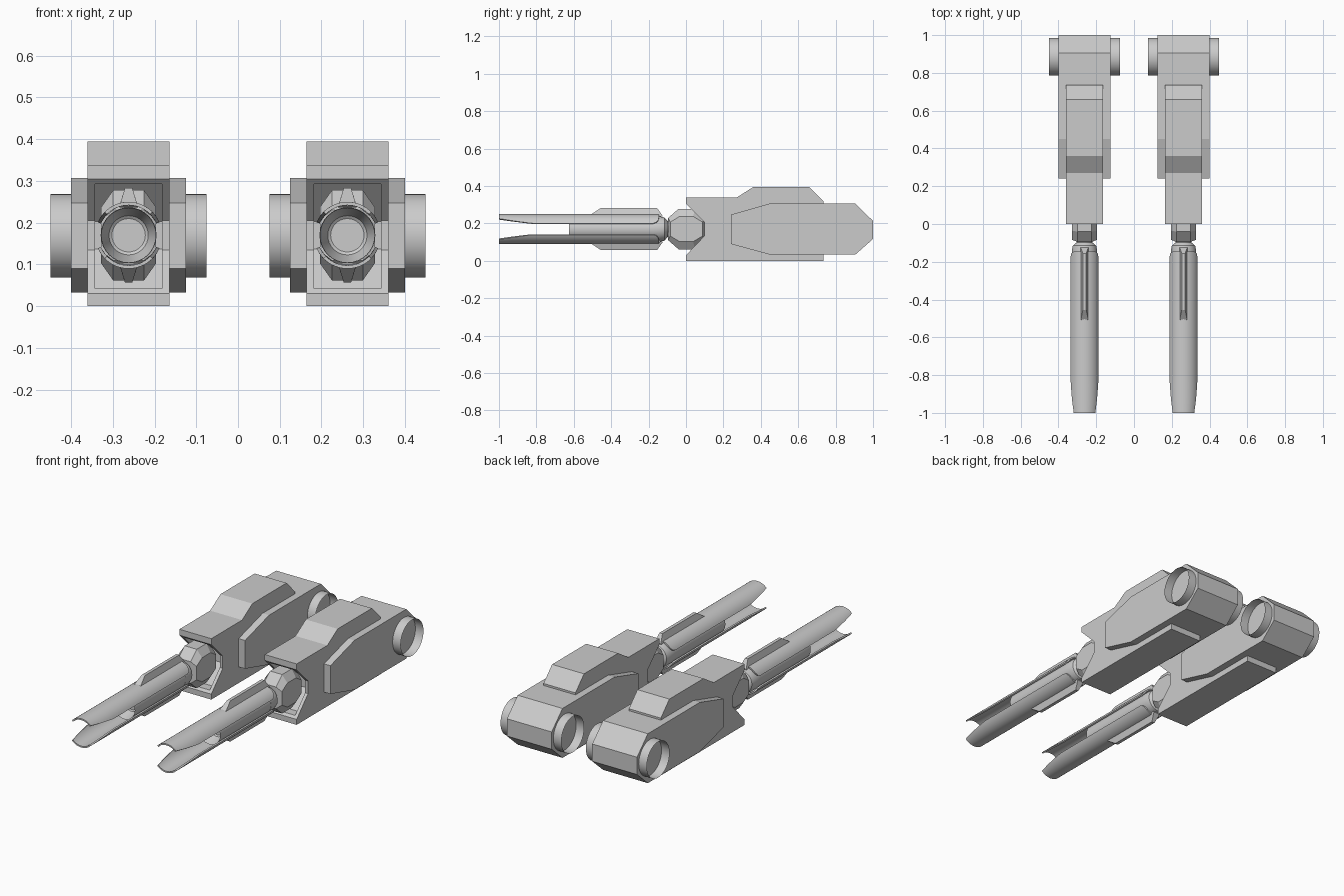
import bpy, bmesh, math

if "Cube" in bpy.data.objects:
    bpy.data.objects.remove(bpy.data.objects["Cube"])

CX, CZ = 0.262, 0.17   # centre line of one arm


def loft(name, loops, cap=True, smooth=False, mirror=True):
    """Skin equal-length closed loops (points relative to x = CX), mirrored over x."""
    bm = bmesh.new()
    rings = [[bm.verts.new((x + CX, y, z)) for x, y, z in lp] for lp in loops]
    n = len(rings[0])
    for a, b in zip(rings, rings[1:]):
        for i in range(n):
            j = (i + 1) % n
            bm.faces.new((a[i], a[j], b[j], b[i]))
    if cap:
        bm.faces.new(rings[0][::-1])
        bm.faces.new(rings[-1])
    bmesh.ops.recalc_face_normals(bm, faces=bm.faces)
    me = bpy.data.meshes.new(name)
    bm.to_mesh(me)
    bm.free()
    ob = bpy.data.objects.new(name, me)
    bpy.context.collection.objects.link(ob)
    if smooth:
        bpy.ops.object.select_all(action='DESELECT')
        bpy.context.view_layer.objects.active = ob
        ob.select_set(True)
        bpy.ops.object.shade_smooth_by_angle(angle=math.radians(30))
    if mirror:
        ob.modifiers.new("Mirror", 'MIRROR').use_mirror_merge = False
    return ob


def prism(name, profile, half, **kw):
    """Extrude a (y, z) profile across x."""
    return loft(name, [[(s * half, y, z) for y, z in profile] for s in (-1, 1)], **kw)


def lathe(name, profile, n=32):
    """Revolve (y, radius) points about the barrel axis."""
    ang = [2 * math.pi * i / n for i in range(n)]
    return loft(name, [[(r * math.cos(a), y, CZ + r * math.sin(a)) for a in ang]
                       for y, r in profile], smooth=True)


# Main housing with angled notch at the front
body = prism("housing", [(0, 0), (0, 0.03), (0.1, 0.135), (0.1, 0.205), (0, 0.305),
                         (0, 0.338), (0.27, 0.338), (0.36, 0.395), (0.66, 0.395),
                         (0.735, 0.318), (0.735, 0)], 0.098, mirror=False)

# Recess inset into the notch
cutter = prism("recess_cutter", [(-0.2, 0.043), (0.06, 0.043), (0.15, 0.137),
                                 (0.15, 0.203), (0.06, 0.293), (-0.2, 0.293)],
               0.08, mirror=False)
cutter.hide_render = True
cutter.hide_viewport = True
cut = body.modifiers.new("Recess", 'BOOLEAN')
cut.operation, cut.solver, cut.object = 'DIFFERENCE', 'EXACT', cutter
body.modifiers.new("Mirror", 'MIRROR').use_mirror_merge = False

# Wide rear block forming the side armour
prism("side_armour", [(0.24, 0.09), (0.24, 0.247), (0.45, 0.307), (0.905, 0.307),
                      (1.0, 0.213), (1.0, 0.117), (0.905, 0.033), (0.45, 0.033)], 0.1375)

# Thin open pivot rings on both sides of the block
for side, label in ((-1, "inner"), (1, "outer")):
    loft(label + "_pivot_ring",
         [[(side * x, 0.885 + 0.1 * math.cos(a), 0.169 + 0.1 * math.sin(a))
           for a in [2 * math.pi * i / 32 for i in range(32)]]
          for x in (0.137, 0.187)], cap=False, smooth=True)

# Faceted wrist joint: octagon with chamfered sides
octagon = [(-0.095, -0.06), (-0.095, 0.06), (-0.04, 0.108), (0.045, 0.108),
           (0.1, 0.06), (0.1, -0.06), (0.045, -0.108), (-0.04, -0.108)]
loft("wrist_joint", [[(x, y * sy, CZ + z * sz) for y, z in octagon]
                     for x, sy, sz in ((-0.066, 0.88, 0.62), (-0.037, 1, 1),
                                       (0.037, 1, 1), (0.066, 0.88, 0.62))])

# Collar and bored barrel core
lathe("collar", [(-0.06, 0.042), (-0.098, 0.042), (-0.115, 0.062),
                 (-0.14, 0.067), (-0.18, 0.067)])
lathe("barrel_core", [(-0.15, 0.066), (-0.625, 0.066), (-0.56, 0.047), (-0.555, 0.04)])

# Upper and lower barrel shells and fins
R, T, N = 0.08, 0.008, 16
stations = [(-1.0, 0.056), (-0.93, 0.045), (-0.85, 0.034), (-0.82, 0.031),
            (-0.175, 0.031), (-0.158, 0.037), (-0.148, 0.05), (-0.145, 0.062)]
for s, label in ((1, "upper"), (-1, "lower")):
    loops = []
    for y, dz in stations:
        a0 = math.asin(dz / R)
        arc = [a0 + (math.pi - 2 * a0) * i / N for i in range(N + 1)]
        loops.append([(r * math.cos(a), y, CZ + s * r * math.sin(a))
                      for r, seq in ((R, arc), (R - T, arc[::-1])) for a in seq])
    loft(label + "_barrel_shell", loops, smooth=True)

    fin = [(-0.51, 0.076), (-0.455, 0.113), (-0.155, 0.113), (-0.125, 0.07)]
    loft(label + "_fin", [[(-0.022, y, CZ + s * 0.07), (-w, y, CZ + s * h),
                           (w, y, CZ + s * h), (0.022, y, CZ + s * 0.07)]
                          for (y, h), w in zip(fin, (0.02, 0.009, 0.009, 0.02))][:3]
         + [[(-0.022, -0.125, CZ + s * 0.066), (-0.02, -0.125, CZ + s * 0.071),
             (0.02, -0.125, CZ + s * 0.071), (0.022, -0.125, CZ + s * 0.066)]])
